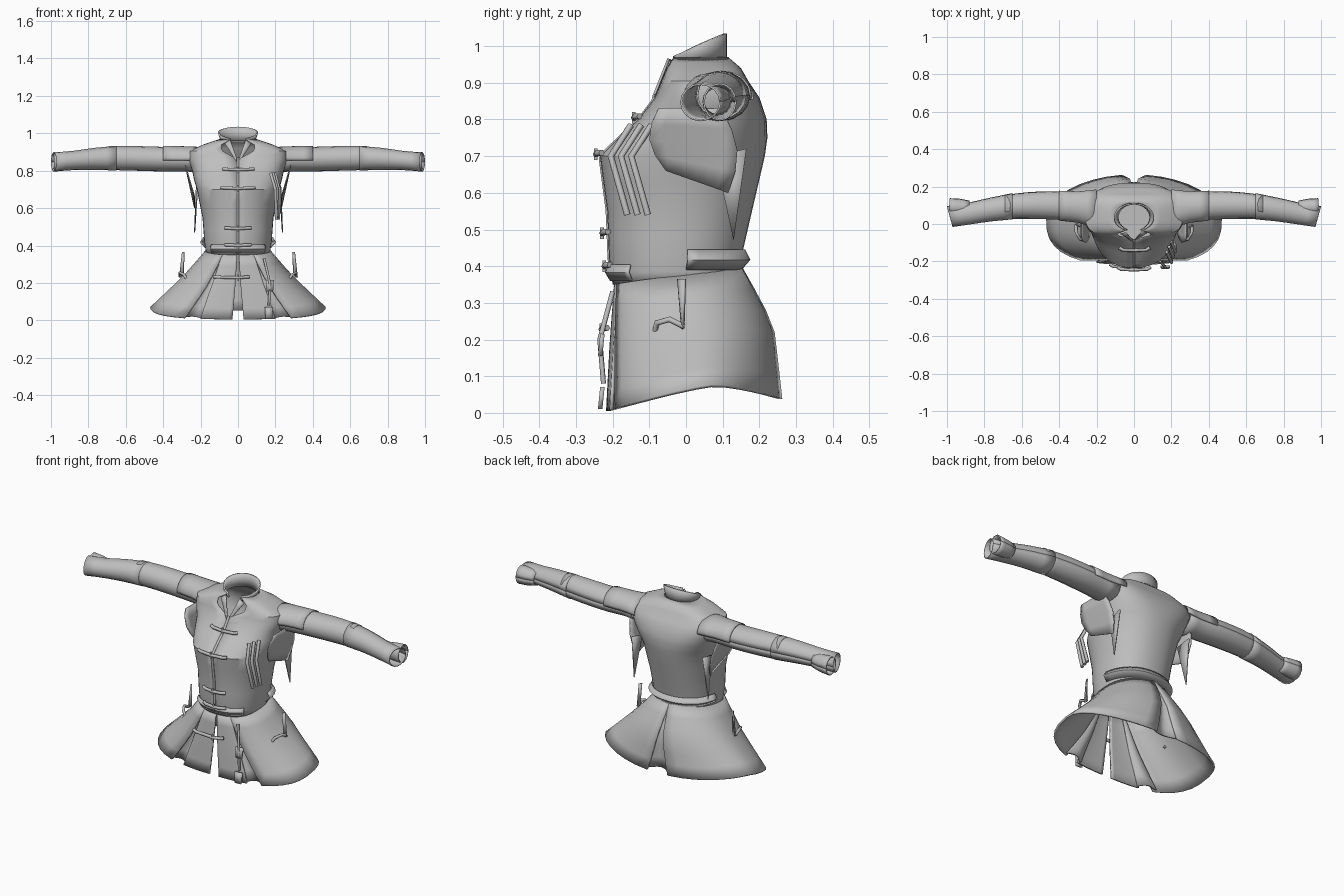
import bpy, math

cube = bpy.data.objects.get("Cube")
if cube:
    bpy.data.objects.remove(cube)

grey = bpy.data.materials.new("cloth_grey")
grey.use_nodes = True
TONE = (0.52, 0.52, 0.52, 1)
grey.diffuse_color = TONE
grey.node_tree.nodes["Principled BSDF"].inputs["Base Color"].default_value = TONE


def build(name, verts, faces, thick=0, angle=35):
    me = bpy.data.meshes.new(name)
    me.from_pydata(verts, [], faces)
    me.materials.append(grey)
    me.shade_smooth()
    me.set_sharp_from_angle(angle=math.radians(angle))
    ob = bpy.data.objects.new(name, me)
    bpy.context.collection.objects.link(ob)
    if thick:
        mod = ob.modifiers.new("thickness", "SOLIDIFY")
        mod.thickness = thick
        mod.offset = -1


def sheet(name, fn, nu, nv, thick=0.008, flip=False):
    """Surface from fn(u, v), both running 0 to 1."""
    verts = [fn(i / nu, j / nv) for j in range(nv + 1) for i in range(nu + 1)]
    faces = []
    for j in range(nv):
        for i in range(nu):
            a = j * (nu + 1) + i
            f = (a, a + 1, a + nu + 2, a + nu + 1)
            faces.append(f[::-1] if flip else f)
    build(name, verts, faces, thick)


def table(rows, t):
    """Interpolate a row of values by its first column."""
    t = max(rows[0][0], min(rows[-1][0], t))
    for a, b in zip(rows, rows[1:]):
        if t <= b[0]:
            k = (t - a[0]) / (b[0] - a[0])
            return [p + (q - p) * k for p, q in zip(a, b)]


def oval(deg, hw, yf, yb, grow=0, power=0.9):
    """Point on a body outline; 0 degrees is the front, 90 the left side."""
    s, c = math.sin(math.radians(deg)), math.cos(math.radians(deg))
    sx = math.copysign(abs(s) ** power, s)
    cy = math.copysign(abs(c) ** power, c)
    return (hw + grow) * sx, (yf + yb) / 2 - cy * ((yb - yf) / 2 + grow)


def cord(name, pts, r=0.007):
    """Straight-segment cord through the given points."""
    cu = bpy.data.curves.new(name, "CURVE")
    cu.dimensions = "3D"
    cu.bevel_depth = r
    cu.bevel_resolution = 1
    cu.use_fill_caps = True
    sp = cu.splines.new("POLY")
    sp.points.add(len(pts) - 1)
    for p, co in zip(sp.points, pts):
        p.co = (*co, 1)
    cu.materials.append(grey)
    bpy.context.collection.objects.link(bpy.data.objects.new(name, cu))


# Bodice: height, half width, front y, back y, outline power (lower is boxier)
BODY = [(0.35, 0.17, -0.20, 0.14, 0.9), (0.42, 0.18, -0.21, 0.15, 0.9),
        (0.55, 0.19, -0.215, 0.18, 0.9), (0.70, 0.22, -0.235, 0.215, 0.9),
        (0.75, 0.235, -0.185, 0.222, 0.85), (0.80, 0.245, -0.13, 0.22, 0.75),
        (0.86, 0.265, -0.085, 0.20, 0.65), (0.905, 0.26, -0.068, 0.17, 0.6),
        (0.94, 0.185, -0.055, 0.15, 0.6), (0.97, 0.095, -0.04, 0.115, 0.9)]


def body_point(deg, z, grow=0):
    _, hw, yf, yb, power = table(BODY, z)
    return (*oval(deg, hw, yf, yb, grow, power), z)


def bodice(u, v):
    k = v * (len(BODY) - 1) * 2
    i = min(int(k / 2), len(BODY) - 2)
    z = BODY[i][0] + (BODY[i + 1][0] - BODY[i][0]) * (k / 2 - i)
    gap = 24 * max(0, (z - 0.87) / 0.1)
    return body_point(gap + (360 - 2 * gap) * u, z)


sheet("bodice", bodice, 40, (len(BODY) - 1) * 2, 0.006)


# Stand collar, higher at the back and open at the front
def collar(u, v):
    deg = 24 + 312 * u
    x, y = oval(deg, 0.09 + 0.018 * v, -0.042, 0.112, power=1)
    back = (1 - math.cos(math.radians(deg))) / 2
    low = 0.945 + 0.015 * back
    return x, y, low + v * (0.025 + 0.05 * back)


sheet("collar", collar, 24, 2, 0.008)

# Collar lapels folding down to the throat
for side in (1, -1):
    sheet("lapel", lambda u, v, s=side: (
        s * (0.006 + 0.035 * v + 0.03 * u * v), -0.085 + 0.04 * v - 0.004 * u,
        0.865 + 0.1 * v - 0.02 * u), 2, 3, 0.006)


# Waist band in two pieces, each with a ridge along its middle
def band(name, start, turn, low, height, ridge):
    def point(u, v):
        z = low + height * v
        return body_point(start + turn * u, z, 0.006 + ridge * (1 - abs(2 * v - 1)))
    sheet(name, point, 20, 2, 0.006)


band("waist_band_back", 98, 164, 0.39, 0.055, 0.02)
band("waist_band_front", -50, 100, 0.36, 0.045, 0.01)

# Lining closing the waist
build("waist_lining", [body_point(12 * i, 0.37, -0.006) for i in range(30)], [range(30)])

# Skirt outline: drop from waist to hem, half width, front y, back y
SKIRT = [(0, 0.175, -0.20, 0.155), (0.45, 0.295, -0.212, 0.24), (1, 0.47, -0.222, 0.265)]


def skirt_panel(name, top, hem, flip, grow=0, fold=0):
    """Panel between two angles at the waist and at the hem; fold dips its middle in."""
    def point(u, v):
        a = top[0] + (top[1] - top[0]) * u
        b = hem[0] + (hem[1] - hem[0]) * u
        deg = a + (b - a) * v
        c = math.cos(math.radians(deg))
        _, hw, yf, yb = table(SKIRT, v)
        dip = grow - fold * v * math.sin(math.pi * u)
        x, y = oval(deg, hw, yf, yb, dip, 0.75 if c > 0 else 1)
        waist = 0.35 + 0.0225 * (1 - c)
        if y < 0.08:
            edge = 0.078 - 0.07 * ((0.08 - y) / 0.29) ** 1.3
        else:
            edge = 0.078 - 0.04 * ((y - 0.08) / 0.185) ** 1.5
        return x, y, waist + (edge - waist) * v
    sheet(name, point, 14, 6, 0.01, flip)


for s in (1, -1):
    skirt_panel("skirt_side", (s * 22, s * 180), (s * 31, s * 172), s > 0)
    skirt_panel("skirt_front", (s * 0.5, s * 23), (s * 1.5, s * 19), s > 0, -0.004)
    skirt_panel("front_pleat", (s * 20, s * 25), (s * 18, s * 33), s > 0, -0.012, 0.02)
skirt_panel("back_pleat", (176, 184), (169, 191), False, -0.012, 0.04)

# Sleeves: x, centre y, centre z, radius y, radius z
UPPER = [(0.23, 0.085, 0.855, 0.085, 0.062), (0.30, 0.09, 0.86, 0.076, 0.064),
         (0.42, 0.10, 0.862, 0.076, 0.066), (0.55, 0.10, 0.866, 0.072, 0.066),
         (0.69, 0.092, 0.868, 0.064, 0.064)]
FORE = [(0.65, 0.095, 0.867, 0.07, 0.066), (0.78, 0.075, 0.863, 0.062, 0.058),
        (0.90, 0.052, 0.853, 0.056, 0.050), (0.985, 0.04, 0.847, 0.056, 0.052)]
CUFF = [(0.88, 0.085, 0.85, 0.04, 0.04), (0.93, 0.09, 0.848, 0.045, 0.048),
        (0.985, 0.092, 0.848, 0.046, 0.052)]
SHOULDER = [(0.20, 0.08, 0.865, 0.105, 0.062), (0.29, 0.09, 0.865, 0.084, 0.066),
            (0.40, 0.098, 0.866, 0.08, 0.067)]


def sleeve(name, rows, s, slant=0, start=0, turn=360):
    def point(u, v):
        x, cy, cz, ry, rz = table(rows, rows[0][0] + v * (rows[-1][0] - rows[0][0]))
        a = math.radians(start + turn * u)
        return s * (x + slant * v * math.cos(a)), cy + ry * math.cos(a), cz + rz * math.sin(a)
    sheet(name, point, 16, 2 * (len(rows) - 1), 0.005, s < 0)


for s in (1, -1):
    sleeve("upper_sleeve", UPPER, s)
    sleeve("forearm_sleeve", FORE, s, 0.015)
    sleeve("cuff", CUFF, s)
    sleeve("shoulder_cap", SHOULDER, s, 0, -10, 200)

    # Underarm drape, fanning out to a slanted lower edge
    def drape(u, v, s=s):
        y = 0.01 + (u - 0.5) * (0.17 + 0.07 * math.sin(math.pi * v))
        return s * (0.285 - 0.05 * v), y + 0.02 * v, 0.83 - v * (0.17 + 0.06 * u)
    sheet("underarm_drape", drape, 6, 4, 0.006, s > 0)

    # Ragged cloth tongue behind the drape
    build("torn_tongue", [(s * 0.22, 0.08, 0.70), (s * 0.225, 0.165, 0.72),
                          (s * 0.235, 0.13, 0.47)], [(0, 1, 2)], 0.006)

    # Hanging tab and loop on each hip
    build("hip_tab", [(s * 0.29, -0.018, 0.365), (s * 0.30, 0.0, 0.365),
                      (s * 0.315, -0.004, 0.23), (s * 0.295, -0.008, 0.24)],
          [(0, 1, 2, 3)], 0.008)
    cord("hip_loop", [(s * 0.27, -0.085, 0.215), (s * 0.29, -0.08, 0.245),
                      (s * 0.31, -0.045, 0.255), (s * 0.31, -0.005, 0.235)], 0.008)

# Front closure strip
sheet("closure_strip", lambda u, v: (
    0.012 * (u - 0.5), table(BODY, 0.40 + 0.47 * v)[2] - 0.004, 0.40 + 0.47 * v), 1, 24, 0.006)

# Toggle fastenings: height, left end, right end
for z, a, b in ((0.805, -0.08, 0.085), (0.705, -0.09, 0.09), (0.49, -0.07, 0.07),
                (0.40, -0.07, 0.07), (0.228, -0.13, 0.06)):
    y = (table(BODY, z)[2] if z > 0.35 else -0.215) - 0.012
    cord("toggle", [(a, y + 0.012, z + 0.004), (a + 0.02, y, z + 0.003), (0, y - 0.003, z),
                    (b - 0.02, y, z + 0.003), (b, y + 0.012, z + 0.004)], 0.009)
    cord("toggle_knot", [(0, y - 0.004, z + 0.016), (0, y - 0.004, z - 0.016)], 0.006)

# Bent straps on the left chest
for k in range(3):
    d = 0.028 * k
    cord("chest_strap", [(0.175 + 0.012 * k, -0.15 + d, 0.785), (0.20 + 0.01 * k, -0.205 + d, 0.70),
                         (0.205 + 0.006 * k, -0.16 + d, 0.54)], 0.009)

# Tassel on the front of the skirt
cord("tassel_cord", [(0.14, -0.20, 0.33), (0.17, -0.235, 0.20), (0.165, -0.225, 0.08)], 0.007)
for x, z in ((0.17, 0.185), (0.165, 0.04)):
    build("tassel_end", [(x - 0.022, -0.222, z + 0.03), (x + 0.022, -0.222, z + 0.03),
                         (x + 0.018, -0.228, z - 0.03), (x - 0.018, -0.228, z - 0.03)],
          [(0, 1, 2, 3)], 0.012)
